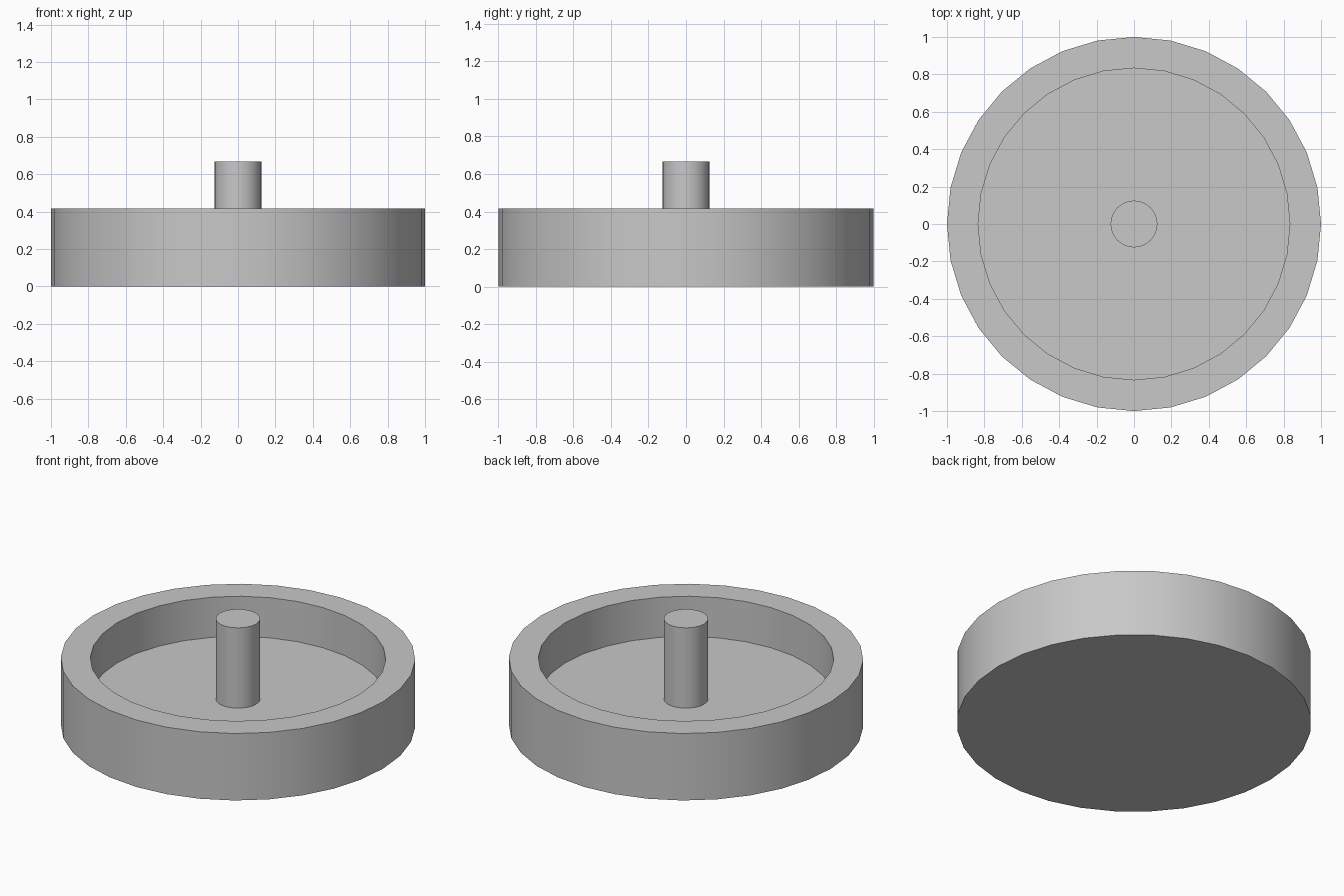
import bpy
import bmesh
import math
from mathutils import Matrix

SIDES = 32
UNIT = 1 / 12  # the part is drawn on a grid of twelfths of its radius

cube = bpy.data.objects.get("Cube")
if cube:
    bpy.data.objects.remove(cube, do_unlink=True)

grey = bpy.data.materials.new("light_grey")
grey.use_nodes = True
colour = (0.58, 0.58, 0.58, 1)
grey.diffuse_color = colour
grey.node_tree.nodes["Principled BSDF"].inputs["Base Color"].default_value = colour


def lathe(name, profile):
    """Spin a closed (radius, height) profile about the z axis."""
    bm = bmesh.new()
    verts = [bm.verts.new((r * UNIT, 0, z * UNIT)) for r, z in profile]
    edges = [bm.edges.new(pair) for pair in zip(verts, verts[1:])]
    bmesh.ops.spin(bm, geom=verts + edges, axis=(0, 0, 1), cent=(0, 0, 0),
                   angle=math.tau, steps=SIDES)
    bmesh.ops.remove_doubles(bm, verts=bm.verts, dist=1e-4)
    bmesh.ops.recalc_face_normals(bm, faces=bm.faces)
    mesh = bpy.data.meshes.new(name)
    bm.to_mesh(mesh)
    bm.free()
    mesh.materials.append(grey)
    obj = bpy.data.objects.new(name, mesh)
    bpy.context.collection.objects.link(obj)
    bpy.ops.object.select_all(action="DESELECT")
    obj.select_set(True)
    bpy.context.view_layer.objects.active = obj
    bpy.ops.object.shade_smooth_by_angle(angle=math.radians(30))
    return obj


# Round dish with a raised rim and a central pin, as one solid
lathe("dish_with_pin", [
    (0, 0), (12, 0), (12, 5),        # underside and outer wall
    (10, 5), (10, 2),                # rim and inner wall
    (1.5, 2), (1.5, 8), (0, 8),      # floor, pin side and pin top
])
